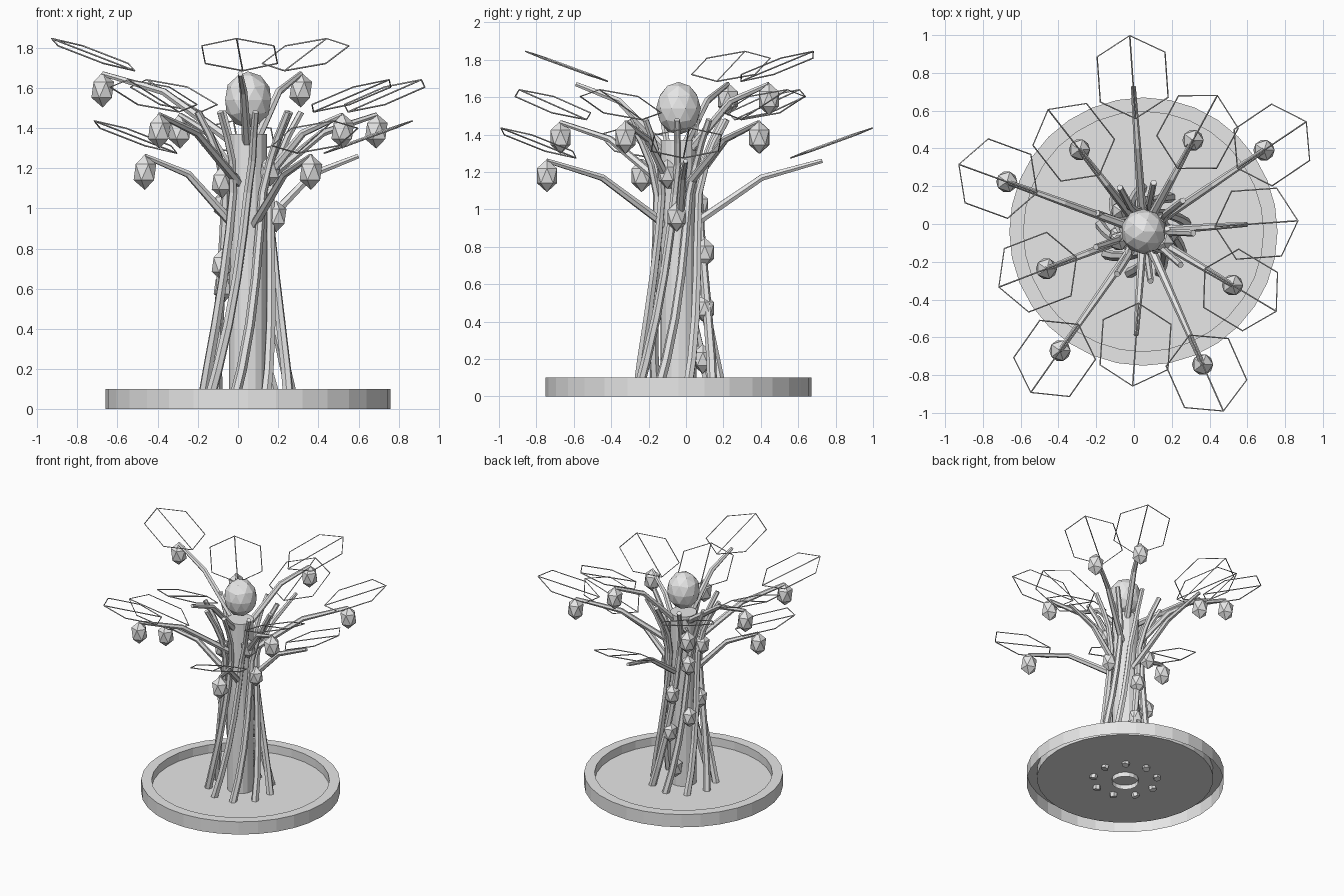
import bpy, bmesh, math
from mathutils import Vector, Matrix

if "Cube" in bpy.data.objects:
    bpy.data.objects.remove(bpy.data.objects["Cube"], do_unlink=True)

CENTER = Vector((0.05, -0.04, 0))

grey = bpy.data.materials.new("plain_grey")
grey.use_nodes = True
grey.diffuse_color = (0.8, 0.8, 0.8, 1)
grey.node_tree.nodes["Principled BSDF"].inputs["Base Color"].default_value = (0.8, 0.8, 0.8, 1)


def polar(radius, degrees, z):
    a = math.radians(degrees)
    return CENTER + Vector((radius * math.cos(a), radius * math.sin(a), z))


def mesh_object(name, bm):
    mesh = bpy.data.meshes.new(name)
    bm.to_mesh(mesh)
    bm.free()
    mesh.materials.append(grey)
    obj = bpy.data.objects.new(name, mesh)
    bpy.context.collection.objects.link(obj)
    return obj


def lathe(name, profile, segments):
    """Turn a list of (radius, z) points round the centre."""
    bm = bmesh.new()
    verts = [bm.verts.new(CENTER + Vector((r, 0, z))) for r, z in profile]
    edges = [bm.edges.new(pair) for pair in zip(verts, verts[1:])]
    bmesh.ops.spin(bm, geom=verts + edges, cent=CENTER, axis=(0, 0, 1),
                   angle=math.tau, steps=segments)
    bmesh.ops.remove_doubles(bm, verts=bm.verts, dist=0.0005)
    bmesh.ops.recalc_face_normals(bm, faces=bm.faces)
    return mesh_object(name, bm)


def ball(name, location, radius, stretch, detail):
    bm = bmesh.new()
    bmesh.ops.create_icosphere(
        bm, subdivisions=detail, radius=radius,
        matrix=Matrix.Translation(location) @ Matrix.Diagonal((1, 1, stretch, 1)))
    return mesh_object(name, bm)


def tubes(name, lines, depth, sides_level):
    """Sweep tubes along lines of (points, radii, closed)."""
    curve = bpy.data.curves.new(name, "CURVE")
    curve.dimensions = "3D"
    curve.bevel_depth = depth
    curve.bevel_resolution = sides_level
    curve.use_fill_caps = True
    for points, radii, closed in lines:
        spline = curve.splines.new("POLY")
        spline.points.add(len(points) - 1)
        spline.use_cyclic_u = closed
        spline.use_smooth = False
        for target, p, r in zip(spline.points, points, radii):
            target.co = (*p, 1)
            target.radius = r
    curve.materials.append(grey)
    obj = bpy.data.objects.new(name, curve)
    bpy.context.collection.objects.link(obj)
    bpy.ops.object.select_all(action="DESELECT")
    obj.select_set(True)
    bpy.context.view_layer.objects.active = obj
    bpy.ops.object.convert(target="MESH")
    return bpy.context.object


# Round tray, open underneath its rim
lathe("base_tray", [(0.71, 0), (0.71, 0.1), (0.635, 0.1), (0.635, 0.035), (0, 0.035)], 32)

# Core of the trunk, open at the bottom
lathe("trunk_core", [(0.095, 0), (0.095, 1.37), (0, 1.37)], 16)

# Faceted ball on top of the trunk
ball("crown_ball", CENTER + Vector((0, 0, 1.54)), 0.12, 1.18, 2)

# Twisting roots that climb the trunk and flare into stubs
STRANDS = 9
ROOT_PROFILE = [(0.235, 0.01), (0.2, 0.2), (0.165, 0.42), (0.138, 0.65), (0.12, 0.88),
                (0.115, 1.08), (0.15, 1.24), (0.2, 1.36), (0.265, 1.48)]
for i in range(STRANDS):
    start = 360 / STRANDS * i - 110
    points = [polar(r, start + 55 * min(z, 1.24), z) for r, z in ROOT_PROFILE]
    radii = [1.15 - 0.055 * k for k in range(len(points))]
    tubes(f"root_strand_{i + 1}", [(points, radii, False)], 0.024, 1)

# Branches, each with a wire leaf, most with a hanging pod
ANGLES = [4, 34, 61.5, 94, 128, 160, 201, 235, 266, 294, 329]
BARE = (0, 3, 8)
LEAF_HALF = [(0.1, 0.18), (0.34, 0.18)]
for i, angle in enumerate(ANGLES):
    reach = 0.77 if i % 2 else 0.55
    top = 1.26 + 0.205 * (i % 3)
    tip = polar(reach, angle, top)
    path = [polar(0.08, angle, top - 0.34), polar(reach * 0.58, angle, top - 0.09), tip]
    tubes(f"branch_{i + 1}", [(path, (1, 0.8, 0.55), False)], 0.024, 1)

    along = Vector((math.cos(math.radians(angle)), math.sin(math.radians(angle)), 0.364))
    across = Vector((-along.y, along.x, 0))
    root = polar(reach - 0.17, angle, top + 0.015)
    end = root + along * 0.44
    left = [root + along * s + across * w for s, w in LEAF_HALF]
    right = [root + along * s - across * w for s, w in reversed(LEAF_HALF)]
    outline = [root, *left, end, *right]
    tubes(f"leaf_{i + 1}", [(outline, [1] * 6, True), ([root, end], [1, 1], False)], 0.004, 0)

    if i not in BARE:
        ball(f"branch_pod_{i + 1}", tip - Vector((0, 0, 0.08)), 0.063, 1.4, 1)

# Pods growing straight from the trunk
TRUNK_PODS = [(-0.13, -0.05, 1.13), (-0.12, 0.11, 1.02), (0, 0.14, 0.77),
              (-0.13, -0.02, 0.72), (-0.12, 0.1, 0.61), (0.02, 0.14, 0.47),
              (-0.02, 0.13, 0.2), (0.14, -0.01, 0.96), (0.11, -0.06, 1.19)]
for i, spot in enumerate(TRUNK_PODS):
    ball(f"trunk_pod_{i + 1}", CENTER + Vector(spot), 0.057, 1.4, 1)
